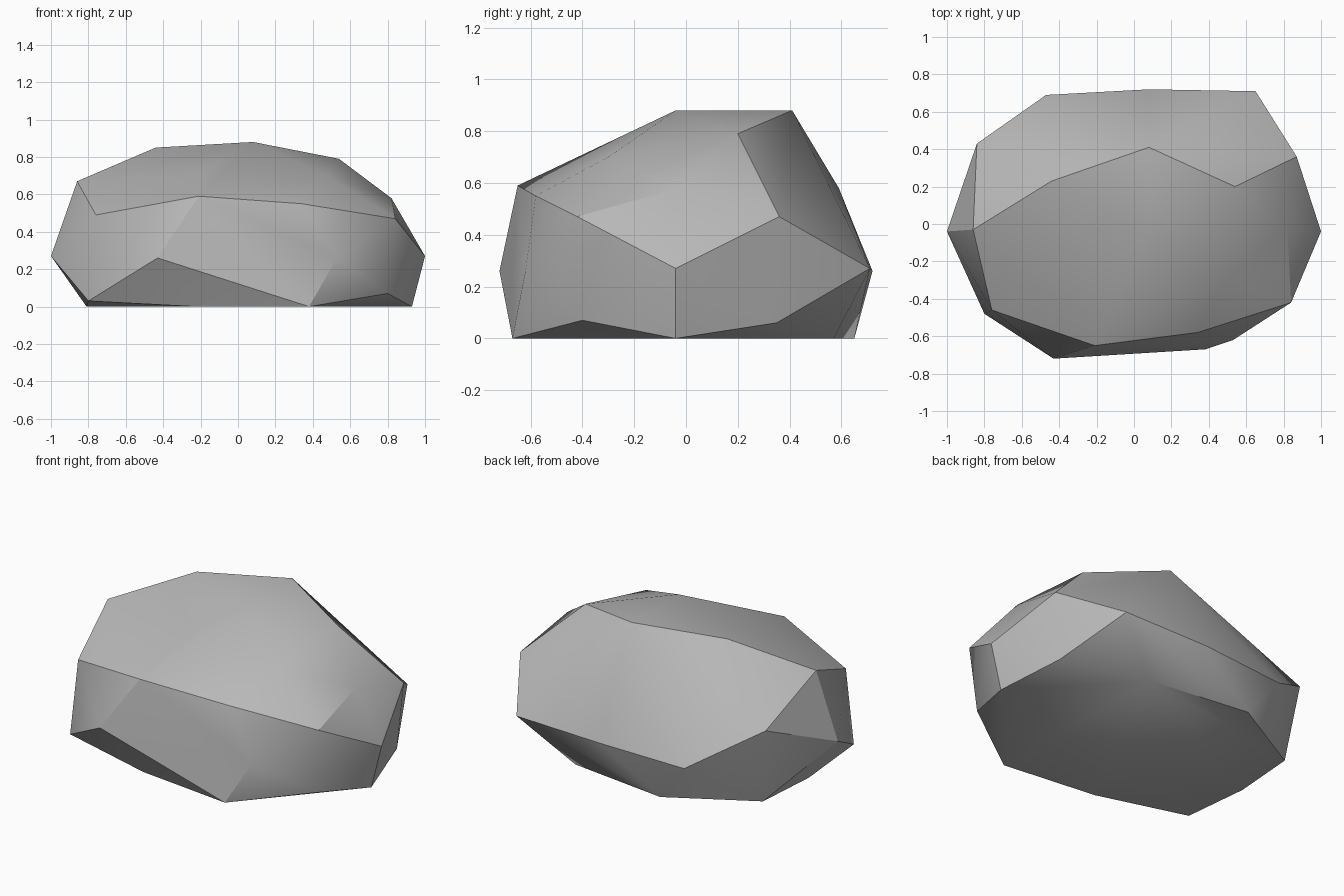
import bpy
import bmesh
import math

# Remove the default cube
default_cube = bpy.data.objects.get("Cube")
if default_cube:
    bpy.data.objects.remove(default_cube, do_unlink=True)


def flat_material(name, color):
    material = bpy.data.materials.new(name)
    material.use_nodes = True
    material.diffuse_color = color
    shader = material.node_tree.nodes["Principled BSDF"]
    shader.inputs["Base Color"].default_value = color
    shader.inputs["Roughness"].default_value = 0.9
    return material


# Cut corners of the boulder, listed ring by ring from the crown down
crown_ring = [
    (.08, -.04, .88), (.54, .2, .79), (.08, .41, .88), (-.44, .23, .85),
    (-.2, -.36, .71), (.48, -.3, .7),
]
shoulder_ring = [
    (.82, -.03, .58), (.87, .36, .47), (.08, .59, .58), (-.84, .43, .47),
    (-.86, -.03, .67), (-.76, -.46, .49), (-.21, -.65, .59),
    (.34, -.58, .55), (.84, -.42, .47),
]
waist_ring = [
    (1, -.04, .27), (.65, .71, .27), (.08, .72, .26), (-.47, .69, .24),
    (-1, -.04, .27), (-.43, -.72, .26), (.08, -.67, .26), (.53, -.62, .26),
]
lower_ring = [(.83, .35, .06), (-.8, -.48, .03), (.8, -.4, .07)]

# Flat underside resting on the ground, as an outline
base_outline = [
    (.93, -.04), (.35, .57), (-.28, .65), (-.78, .37),
    (-.81, -.03), (-.22, -.6), (.38, -.67),
]
base_ring = [(x, y, 0) for x, y in base_outline]

# Wrap the rings in one faceted stone shell
bm = bmesh.new()
for ring in (crown_ring, shoulder_ring, waist_ring, lower_ring, base_ring):
    for corner in ring:
        bm.verts.new(corner)
bmesh.ops.convex_hull(bm, input=list(bm.verts), use_existing_faces=False)
loose_corners = [vert for vert in bm.verts if not vert.link_faces]
bmesh.ops.delete(bm, geom=loose_corners, context="VERTS")
bmesh.ops.recalc_face_normals(bm, faces=list(bm.faces))

mesh = bpy.data.meshes.new("boulder")
bm.to_mesh(mesh)
bm.free()
mesh.materials.append(flat_material("stone grey", (.48, .48, .48, 1)))

boulder = bpy.data.objects.new("boulder", mesh)
bpy.context.collection.objects.link(boulder)

# Soft planes with crisp ridges
bpy.ops.object.select_all(action="DESELECT")
boulder.select_set(True)
bpy.context.view_layer.objects.active = boulder
bpy.ops.object.shade_smooth_by_angle(angle=math.radians(30))
